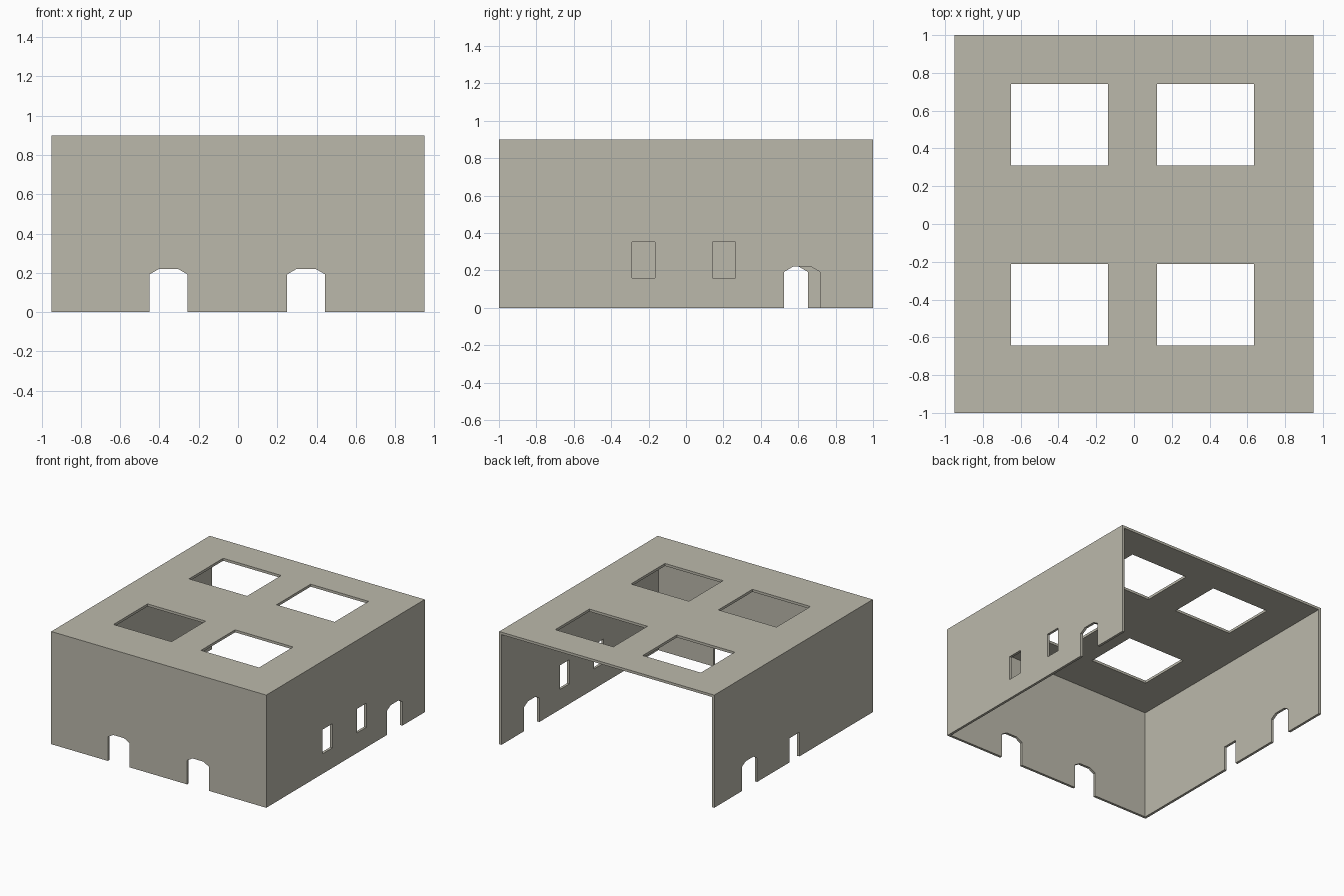
import bpy
import bmesh
from mathutils import Matrix, Vector

cube = bpy.data.objects.get("Cube")
if cube:
    bpy.data.objects.remove(cube, do_unlink=True)

W, D, H, T = 0.95, 1.0, 0.9, 0.02   # half width, half depth, height, thickness

# Material
stone = bpy.data.materials.new("warm grey stone")
stone.use_nodes = True
colour = (0.50, 0.485, 0.41, 1)
stone.diffuse_color = colour
bsdf = next(n for n in stone.node_tree.nodes if n.type == "BSDF_PRINCIPLED")
bsdf.inputs["Base Color"].default_value = colour
bsdf.inputs["Roughness"].default_value = 0.9


def add_box(bm, low, high):
    low, high = Vector(low), Vector(high)
    size = Matrix.Diagonal((*(high - low), 1))
    bmesh.ops.create_cube(bm, size=1, matrix=Matrix.Translation((low + high) / 2) @ size)


def add_prism(bm, profile, start, direction):
    """Extrude a profile of points placed by the function start."""
    face = bm.faces.new([bm.verts.new(start(a, z)) for a, z in profile])
    out = bmesh.ops.extrude_face_region(bm, geom=[face])
    verts = [v for v in out["geom"] if isinstance(v, bmesh.types.BMVert)]
    bmesh.ops.translate(bm, verts=verts, vec=direction)


def make_object(name, bm):
    bmesh.ops.recalc_face_normals(bm, faces=bm.faces[:])
    mesh = bpy.data.meshes.new(name)
    bm.to_mesh(mesh)
    bm.free()
    mesh.materials.append(stone)
    obj = bpy.data.objects.new(name, mesh)
    bpy.context.collection.objects.link(obj)
    return obj


def cut(target, cutter):
    cutter.hide_render = True
    mod = target.modifiers.new("cut", "BOOLEAN")
    mod.operation = "DIFFERENCE"
    mod.solver = "EXACT"
    mod.object = cutter
    bpy.context.view_layer.objects.active = target
    bpy.ops.object.modifier_apply(modifier=mod.name)
    bpy.data.objects.remove(cutter, do_unlink=True)


def arch(centre):
    half = 0.0965
    return [(centre + a, z) for a, z in (
        (-half, -0.1), (half, -0.1), (half, 0.192), (0.048, 0.22),
        (-0.048, 0.22), (-half, 0.192))]


def rectangle(a0, a1, z0, z1):
    return [(a0, z0), (a1, z0), (a1, z1), (a0, z1)]


# Shell: roof, front wall and two side walls, open at the back and below
bm = bmesh.new()
add_box(bm, (-W, -D, 0), (W, D, H))
shell = make_object("building_shell", bm)
bm = bmesh.new()
add_box(bm, (-W + T, -D + T, -0.5), (W - T, D + 0.5, H - T))
cut(shell, make_object("interior_cutter", bm))

openings = bmesh.new()

# Roof skylights
for x0, x1 in ((-0.65, -0.137), (0.123, 0.636)):
    for y0, y1 in ((-0.643, -0.213), (0.311, 0.741)):
        add_box(openings, (x0, y0, H - 0.1), (x1, y1, H + 0.1))

# Front doorways
for x in (-0.354, 0.347):
    add_prism(openings, arch(x), lambda a, z: (a, -D - 0.1, z), (0, 0.2, 0))

# Side openings: two windows and a doorway on the left, two doorways on the right
sides = {
    1: [rectangle(-0.288, -0.165, 0.16, 0.353),
        rectangle(0.142, 0.264, 0.16, 0.353), arch(0.62)],
    -1: [rectangle(-0.074, 0.05, -0.1, 0.193), arch(0.556)],
}
for side, profiles in sides.items():
    for profile in profiles:
        add_prism(openings, profile,
                  lambda a, z: (side * W - 0.1, a, z), (0.2, 0, 0))

cut(shell, make_object("opening_cutter", openings))
